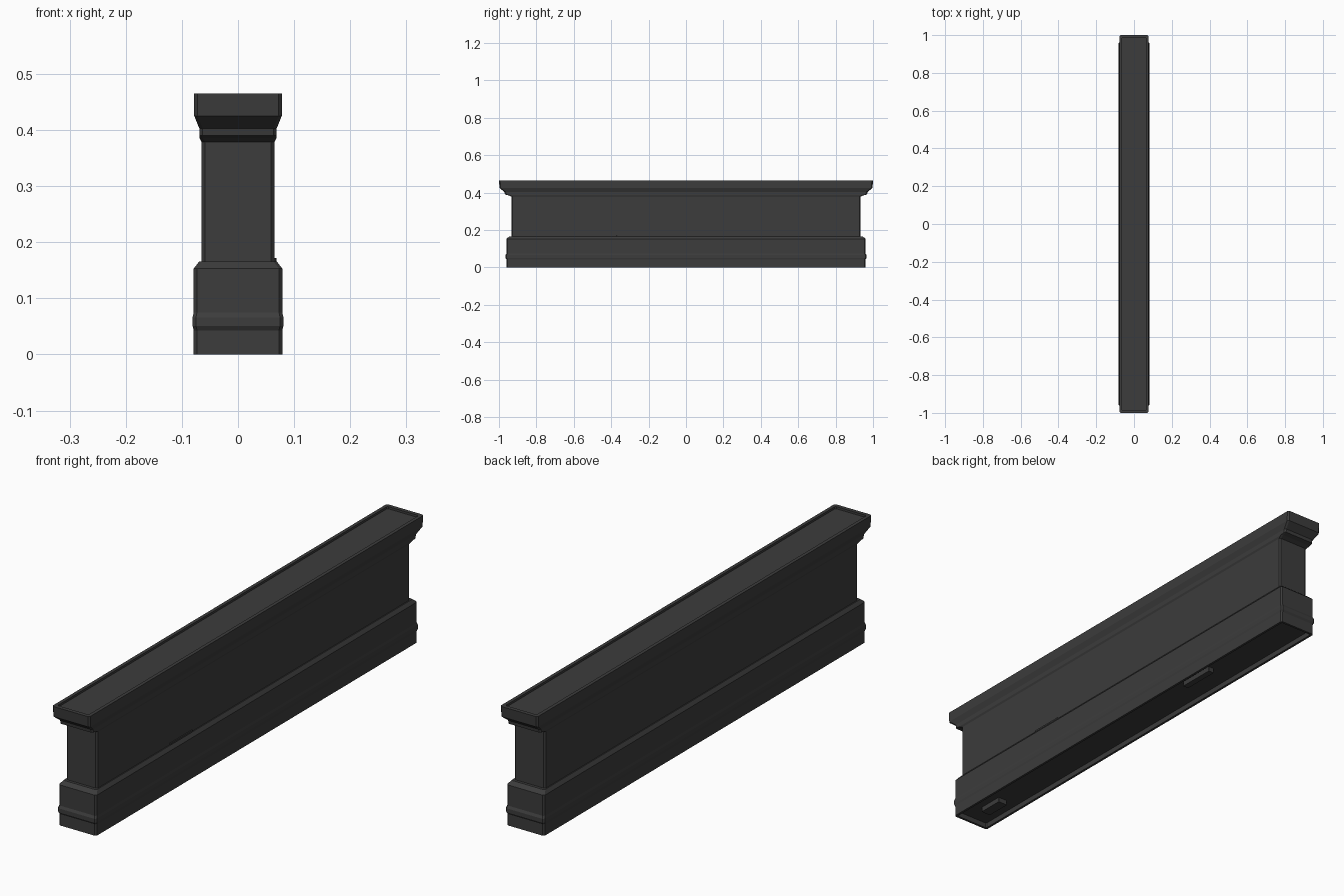
import bpy, bmesh

if "Cube" in bpy.data.objects:
    bpy.data.objects.remove(bpy.data.objects["Cube"])


def ring(bm, hx, hy, z, c):
    """Rectangular loop with chamfered corners."""
    pts = [(hx, -hy + c), (hx, hy - c), (hx - c, hy), (-hx + c, hy),
           (-hx, hy - c), (-hx, -hy + c), (-hx + c, -hy), (hx - c, -hy)]
    return [bm.verts.new((x, y, z)) for x, y in pts]


def loft(name, sections):
    """Stack chamfered rectangles (half x, half y, z, chamfer) and cap the ends."""
    bm = bmesh.new()
    rings = [ring(bm, *s) for s in sections]
    for a, b in zip(rings, rings[1:]):
        for i in range(8):
            j = (i + 1) % 8
            bm.faces.new((a[i], a[j], b[j], b[i]))
    bm.faces.new(rings[0][::-1])
    bm.faces.new(rings[-1])
    bmesh.ops.recalc_face_normals(bm, faces=bm.faces[:])
    me = bpy.data.meshes.new(name)
    bm.to_mesh(me)
    bm.free()
    ob = bpy.data.objects.new(name, me)
    bpy.context.collection.objects.link(ob)
    mat = bpy.data.materials.get("dark_stone")
    if mat is None:
        mat = bpy.data.materials.new("dark_stone")
        mat.diffuse_color = (0.045, 0.045, 0.045, 1)
        mat.use_nodes = True
        mat.node_tree.nodes["Principled BSDF"].inputs["Base Color"].default_value = mat.diffuse_color
    me.materials.append(mat)
    return ob


# Whole moulded wall: recessed underside, plinth, bead, shaft, flared cap, sunken top
C = 0.006
loft("parapet_wall", [
    (0.070, 0.951, 0.020, 0.004),
    (0.070, 0.951, 0.000, 0.004),
    (0.079, 0.960, 0.000, C),
    (0.079, 0.960, 0.043, C),
    (0.081, 0.965, 0.051, C),
    (0.081, 0.965, 0.066, C),
    (0.079, 0.960, 0.075, C),
    (0.079, 0.960, 0.153, C),
    (0.069, 0.945, 0.166, C),
    (0.065, 0.934, 0.166, C),
    (0.065, 0.934, 0.379, C),
    (0.069, 0.950, 0.386, C),
    (0.069, 0.968, 0.390, C),
    (0.069, 0.970, 0.403, C),
    (0.078, 0.997, 0.425, C),
    (0.078, 1.000, 0.465, C),
    (0.065, 0.985, 0.465, 0.004),
    (0.065, 0.985, 0.457, 0.004),
])


def block(name, x, y, z0, z1, hx, hy):
    ob = loft(name, [(hx, hy, z0, 0.002), (hx, hy, z1, 0.002)])
    ob.location = (x, y, 0)


# Small blocks under the wall and a thin pad on the plinth ledge
block("underside_block_back", 0.035, 0.42, 0.001, 0.025, 0.012, 0.075)
block("underside_block_front", 0.0, -0.82, 0.001, 0.025, 0.02, 0.05)
block("ledge_pad", 0.062, -0.435, 0.155, 0.172, 0.007, 0.066)
